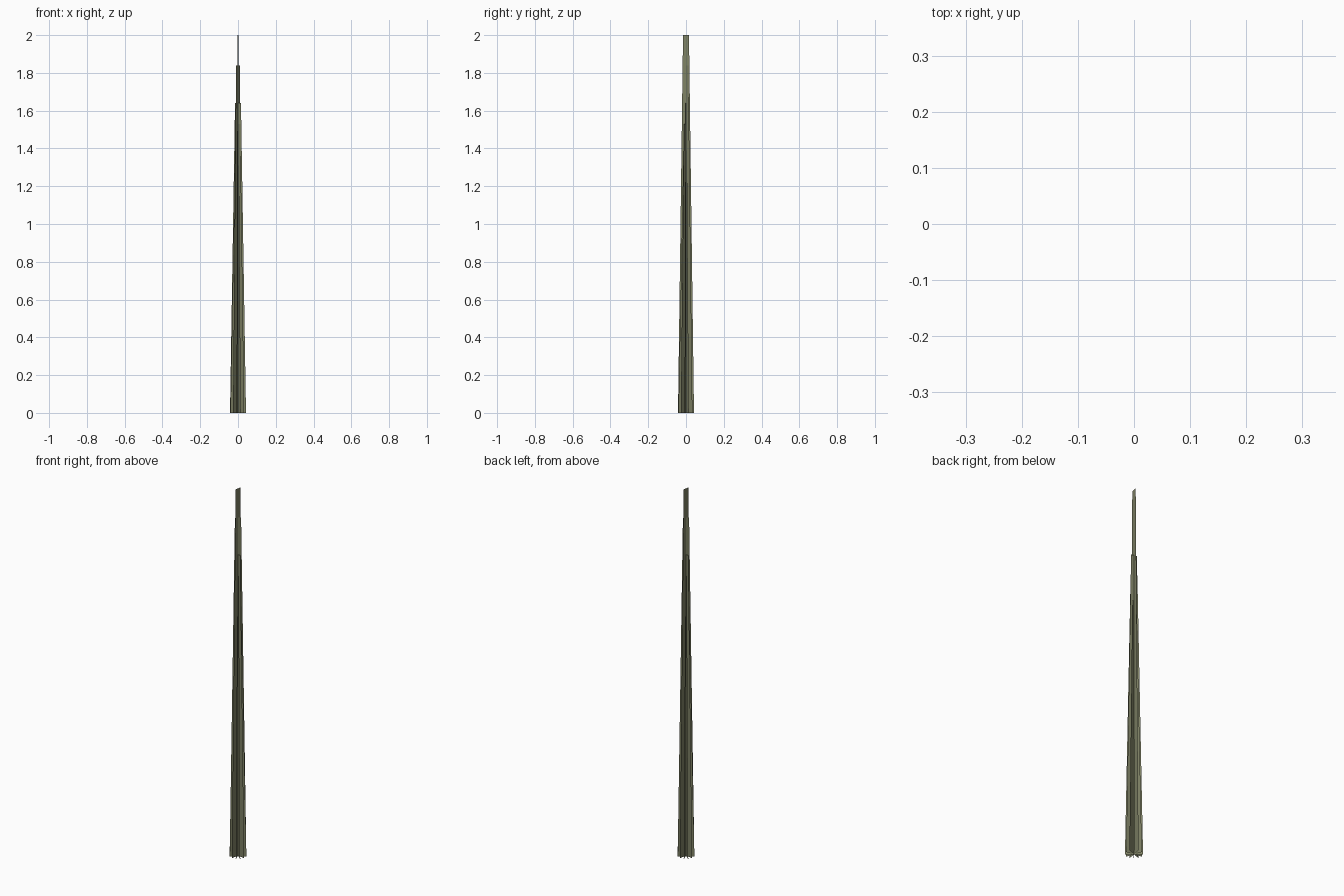
import bpy
from math import cos, sin, radians

if "Cube" in bpy.data.objects:
    bpy.data.objects.remove(bpy.data.objects["Cube"])

mat = bpy.data.materials.new("olive")
mat.diffuse_color = (0.21, 0.22, 0.13, 1)
mat.use_nodes = True
mat.node_tree.nodes["Principled BSDF"].inputs["Base Color"].default_value = mat.diffuse_color

BASE_HALF, TIP_HALF = 0.043, 0.016


def blade(name, angle, height):
    """Flat tapered card standing on the ground and crossing the centre axis."""
    c, s = cos(radians(angle)), sin(radians(angle))
    profile = [(-BASE_HALF, 0), (BASE_HALF, 0), (TIP_HALF, height), (-TIP_HALF, height)]
    mesh = bpy.data.meshes.new(name)
    mesh.from_pydata([(r * c, r * s, z) for r, z in profile], [], [(0, 1, 2, 3)])
    mesh.materials.append(mat)
    bpy.context.collection.objects.link(bpy.data.objects.new(name, mesh))


# Crossed blades fanned around the centre: angle from x, height
for i, (angle, height) in enumerate([(80, 2.0), (52, 1.84), (-10, 1.64),
                                     (-40, 1.53), (20, 1.39), (-70, 1.31)]):
    blade(f"stalk_blade_{i + 1}", angle, height)
